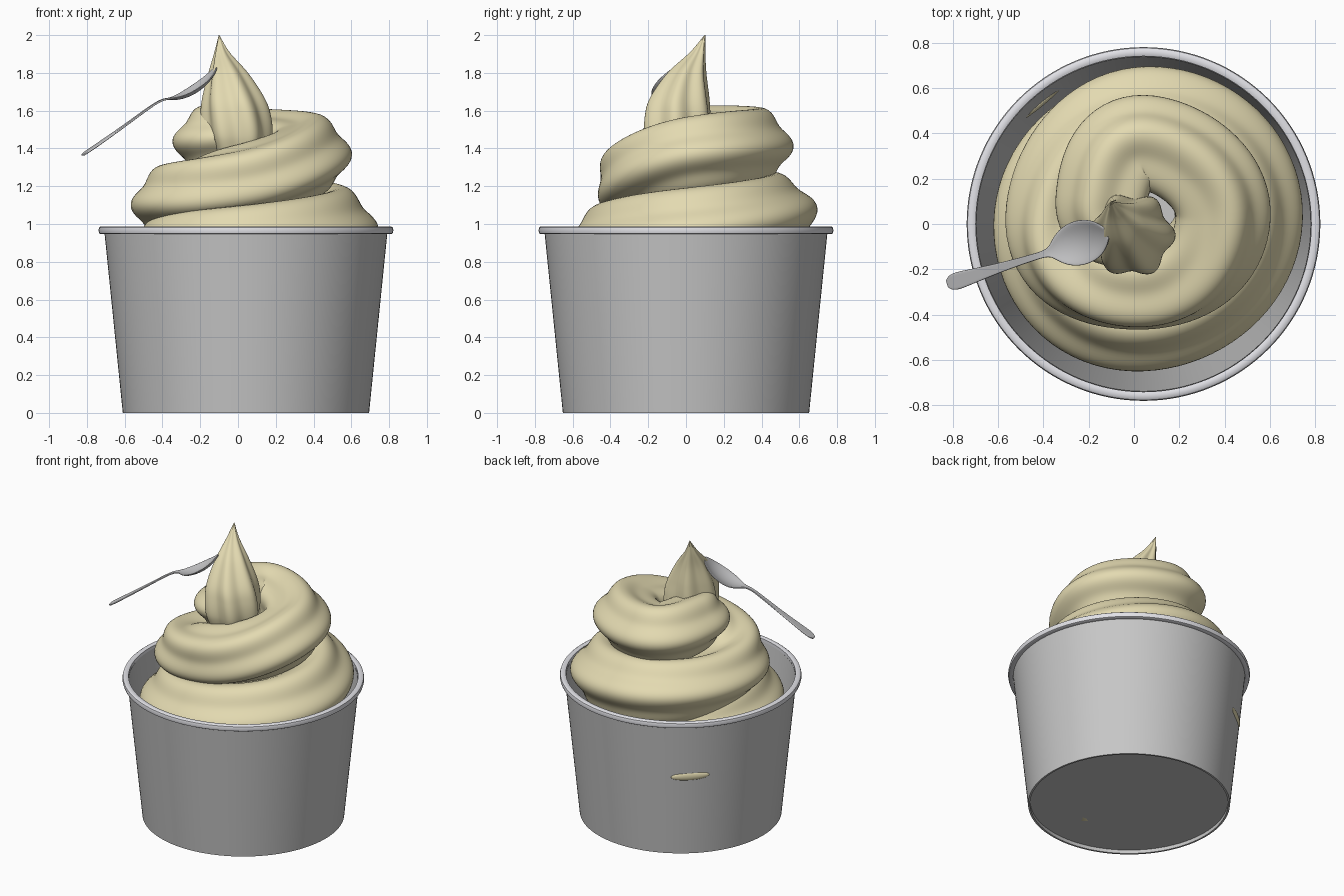
import bpy, bmesh, math
from mathutils import Vector

if "Cube" in bpy.data.objects:
    bpy.data.objects.remove(bpy.data.objects["Cube"])


def material(name, rgb):
    m = bpy.data.materials.new(name)
    m.diffuse_color = (*rgb, 1)
    m.use_nodes = True
    m.node_tree.nodes["Principled BSDF"].inputs["Base Color"].default_value = m.diffuse_color
    return m


PAPER = material("grey paper", (0.57, 0.57, 0.57))
RIM = material("pale rim grey", (0.78, 0.78, 0.82))
CREAM = material("vanilla cream", (0.77, 0.70, 0.44))
METAL = material("spoon grey", (0.55, 0.55, 0.56))


def finish(bm, name, mat, angle=40):
    bmesh.ops.recalc_face_normals(bm, faces=bm.faces)
    me = bpy.data.meshes.new(name)
    bm.to_mesh(me)
    bm.free()
    me.materials.append(mat)
    ob = bpy.data.objects.new(name, me)
    bpy.context.collection.objects.link(ob)
    bpy.ops.object.select_all(action='DESELECT')
    ob.select_set(True)
    bpy.context.view_layer.objects.active = ob
    bpy.ops.object.shade_smooth_by_angle(angle=math.radians(angle))
    return ob


def skin(bm, rings, closed=True):
    """Join successive rings of vertices with quads."""
    for a, b in zip(rings, rings[1:]):
        n = len(a)
        for i in range(n if closed else n - 1):
            j = (i + 1) % n
            bm.faces.new((a[i], a[j], b[j], b[i]))


def lathe(name, profile, mat, loop=False, seg=128):
    """Revolve (radius, z) points about the cup axis."""
    bm = bmesh.new()
    rings = [[bm.verts.new((CUP_X + r * math.cos(math.tau * i / seg),
                            r * math.sin(math.tau * i / seg), z))
              for i in range(seg)] for r, z in profile]
    skin(bm, rings + rings[:1] if loop else rings)
    if not loop:
        bm.faces.new(rings[0])
        bm.faces.new(rings[-1])
    return finish(bm, name, mat)


def smooth_path(keys, steps, pull):
    """Hermite interpolation of (x, y, z, radius, phase) keys; pull rounds the plan."""
    out = []
    last = len(keys) - 1
    for k in range(last):
        p0, p1, p2, p3 = (keys[max(0, min(last, k + d))] for d in (-1, 0, 1, 2))
        for s in range(steps + (k == last - 1)):
            t = s / steps
            h = (2*t**3 - 3*t**2 + 1, t**3 - 2*t**2 + t, 3*t**2 - 2*t**3, t**3 - t**2)
            out.append([h[0]*p1[c] + h[2]*p2[c]
                        + (pull if c < 2 else 0.5) * (h[1]*(p2[c]-p0[c]) + h[3]*(p3[c]-p1[c]))
                        for c in range(5)])
    return out


def piped(name, keys, steps, pull, lobes, amp, upright, squash=1, seg=84):
    """Sweep a lobed nozzle section along a path; phase turns the lobes (degrees)."""
    bm = bmesh.new()
    path = smooth_path([(*k, 0)[:5] for k in keys], steps, pull)
    rings = []
    for i, (x, y, z, r, phase) in enumerate(path):
        u, v = Vector((1, 0, 0)), Vector((0, 1, 0))
        if not upright:
            a, b = path[max(0, i - 1)], path[min(len(path) - 1, i + 1)]
            t = Vector((b[0] - a[0], b[1] - a[1], b[2] - a[2])).normalized()
            u = Vector((t.y, -t.x, 0)).normalized()
            v = u.cross(t) * squash
        ring = []
        for j in range(seg):
            f = math.tau * j / seg
            q = r * (1 + amp * math.cos(lobes * (f - math.radians(phase))))
            ring.append(bm.verts.new(Vector((x, y, z)) + u * q * math.cos(f) + v * q * math.sin(f)))
        rings.append(ring)
    skin(bm, rings)
    bm.faces.new(rings[0])
    bm.faces.new(rings[-1])
    return finish(bm, name, CREAM, 75)


# Paper cup: recessed base, tapered wall, hollow inside
CUP_X = 0.042
lathe("cup", [(0.639, 0.025), (0.639, 0.0), (0.652, 0.0), (0.749, 0.955),
              (0.739, 0.965), (0.643, 0.04)], PAPER)

# Rolled lip
lathe("cup_rim", [(0.741, 0.95), (0.768, 0.946), (0.777, 0.951), (0.781, 0.966),
                  (0.777, 0.982), (0.768, 0.988), (0.75, 0.988), (0.741, 0.984)],
      RIM, loop=True)

# Cream coil: one key every quarter turn, rising from the cup floor
coil = [(0.05, -0.36, 0.24, 0.22), (0.40, 0.03, 0.29, 0.23), (0.05, 0.38, 0.37, 0.23),
        (-0.34, 0.03, 0.45, 0.23), (0.05, -0.38, 0.53, 0.23), (0.45, 0.03, 0.62, 0.23),
        (0.05, 0.41, 0.72, 0.23), (-0.37, 0.0, 0.80, 0.23), (0.03, -0.40, 0.87, 0.23),
        (0.495, 0.03, 0.965, 0.23), (0.06, 0.46, 1.045, 0.22, 12), (-0.35, 0.03, 1.10, 0.20),
        (0.02, -0.27, 1.225, 0.20, -32), (0.38, 0.03, 1.365, 0.205), (0.06, 0.345, 1.41, 0.205),
        (-0.135, 0.10, 1.435, 0.195), (-0.01, -0.07, 1.46, 0.14)]
piped("cream_coil", coil, 20, 0.828, 5, 0.09, False, 0.94)

# Cream peak leaning to the back left
peak = [(0.0, -0.05, 1.36, 0.14), (-0.005, -0.05, 1.46, 0.172), (-0.012, -0.045, 1.57, 0.172, -4),
        (-0.025, -0.033, 1.67, 0.152, -8), (-0.052, 0.005, 1.80, 0.098, -12),
        (-0.085, 0.062, 1.91, 0.038, -16), (-0.10, 0.10, 2.0, 0.002, -20)]
piped("cream_peak", peak, 10, 0.5, 6, 0.09, True)

# Sliver of cream showing through the cup wall
bm = bmesh.new()
bmesh.ops.create_uvsphere(bm, u_segments=24, v_segments=12, radius=1)
sliver = finish(bm, "cream_sliver", CREAM)
ang = math.radians(130)
sliver.location = (CUP_X + 0.702 * math.cos(ang), 0.702 * math.sin(ang), 0.575)
sliver.scale = (0.016, 0.125, 0.03)
sliver.rotation_euler = (0.05, 0, ang)

# Spoon: rows of (x, z, half width, edge lift) from handle end to bowl tip
rows = [(-0.826, 1.363, 0.012, 0), (-0.816, 1.37, 0.03, 0), (-0.79, 1.388, 0.04, 0),
        (-0.74, 1.422, 0.036, 0), (-0.60, 1.52, 0.021, 0), (-0.45, 1.632, 0.015, 0),
        (-0.40, 1.658, 0.015, 0), (-0.37, 1.662, 0.022, 0.002), (-0.345, 1.66, 0.055, 0.008),
        (-0.30, 1.663, 0.09, 0.02), (-0.24, 1.685, 0.104, 0.033), (-0.18, 1.73, 0.092, 0.03),
        (-0.14, 1.782, 0.06, 0.016), (-0.116, 1.828, 0.02, 0.003)]
bm = bmesh.new()
grid = []
for x, z, w, lift in rows:
    y = -0.082 + 0.31 * (x + 0.235)
    grid.append([bm.verts.new((x - 0.29 * w * s, y + 0.957 * w * s, z + lift * s * s))
                 for s in (-1, -0.6, -0.2, 0.2, 0.6, 1)])
skin(bm, grid, closed=False)
spoon = finish(bm, "spoon", METAL, 60)
solid = spoon.modifiers.new("thickness", 'SOLIDIFY')
solid.thickness = 0.01
solid.offset = 0
sub = spoon.modifiers.new("smooth", 'SUBSURF')
sub.levels = sub.render_levels = 2
